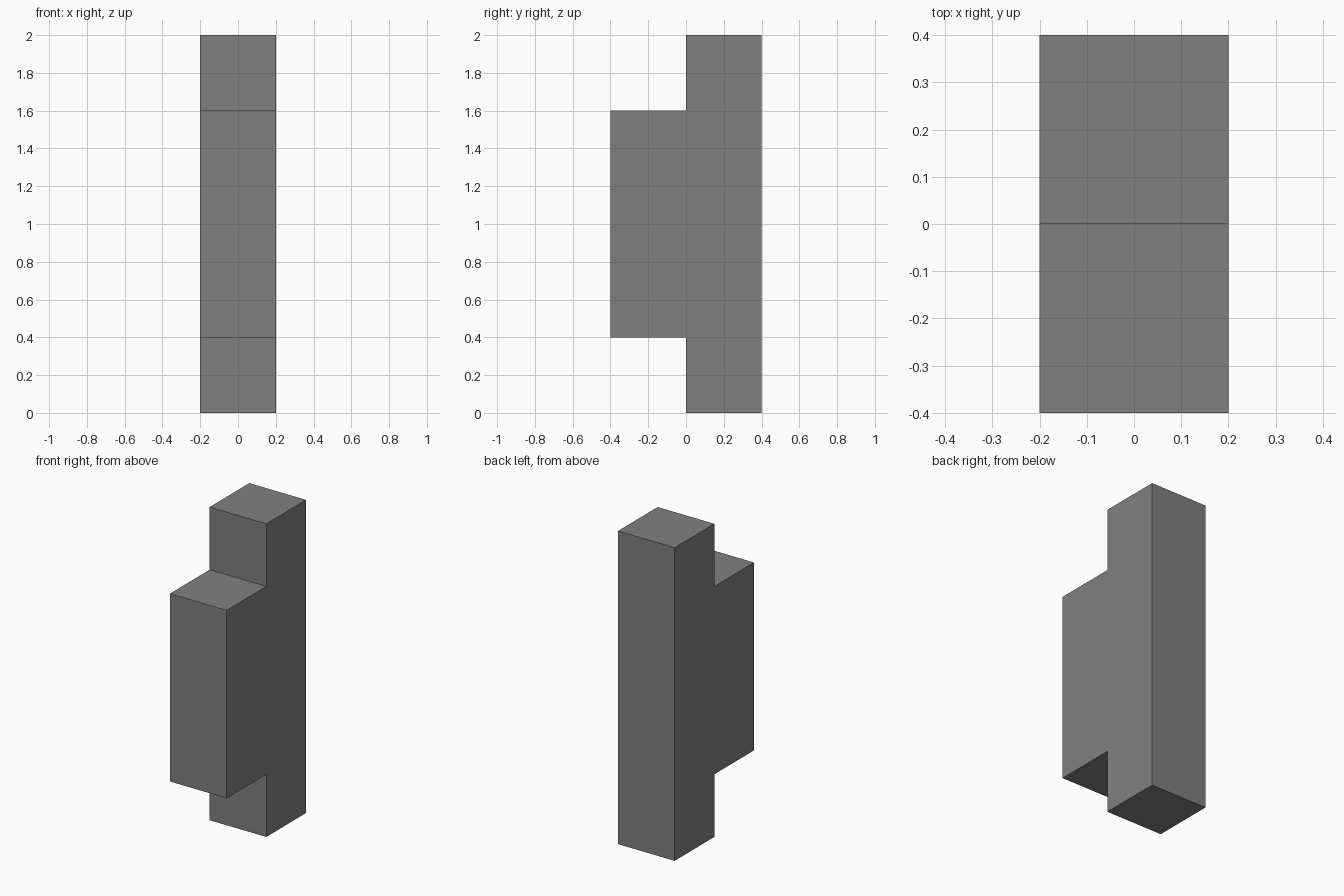
import bpy
import bmesh

if "Cube" in bpy.data.objects:
    bpy.data.objects.remove(bpy.data.objects["Cube"])

# Single flat grey colour
grey = bpy.data.materials.new("mid grey")
grey.diffuse_color = (0.216, 0.216, 0.216, 1.0)
grey.use_nodes = True
grey.node_tree.nodes["Principled BSDF"].inputs["Base Color"].default_value = grey.diffuse_color

# Side profile (y, z): tall rear post with a shorter block on its front
profile = [(0.4, 0), (0.4, 2), (0, 2), (0, 1.6),
           (-0.4, 1.6), (-0.4, 0.4), (0, 0.4), (0, 0)]

# Extrude the profile across the width
bm = bmesh.new()
side = bm.faces.new([bm.verts.new((-0.2, y, z)) for y, z in profile])
ext = bmesh.ops.extrude_face_region(bm, geom=[side], use_keep_orig=True)
verts = [g for g in ext["geom"] if isinstance(g, bmesh.types.BMVert)]
bmesh.ops.translate(bm, vec=(0.4, 0, 0), verts=verts)
bmesh.ops.recalc_face_normals(bm, faces=bm.faces)

mesh = bpy.data.meshes.new("stepped_post")
bm.to_mesh(mesh)
bm.free()
mesh.materials.append(grey)
bpy.context.collection.objects.link(bpy.data.objects.new("stepped_post", mesh))
